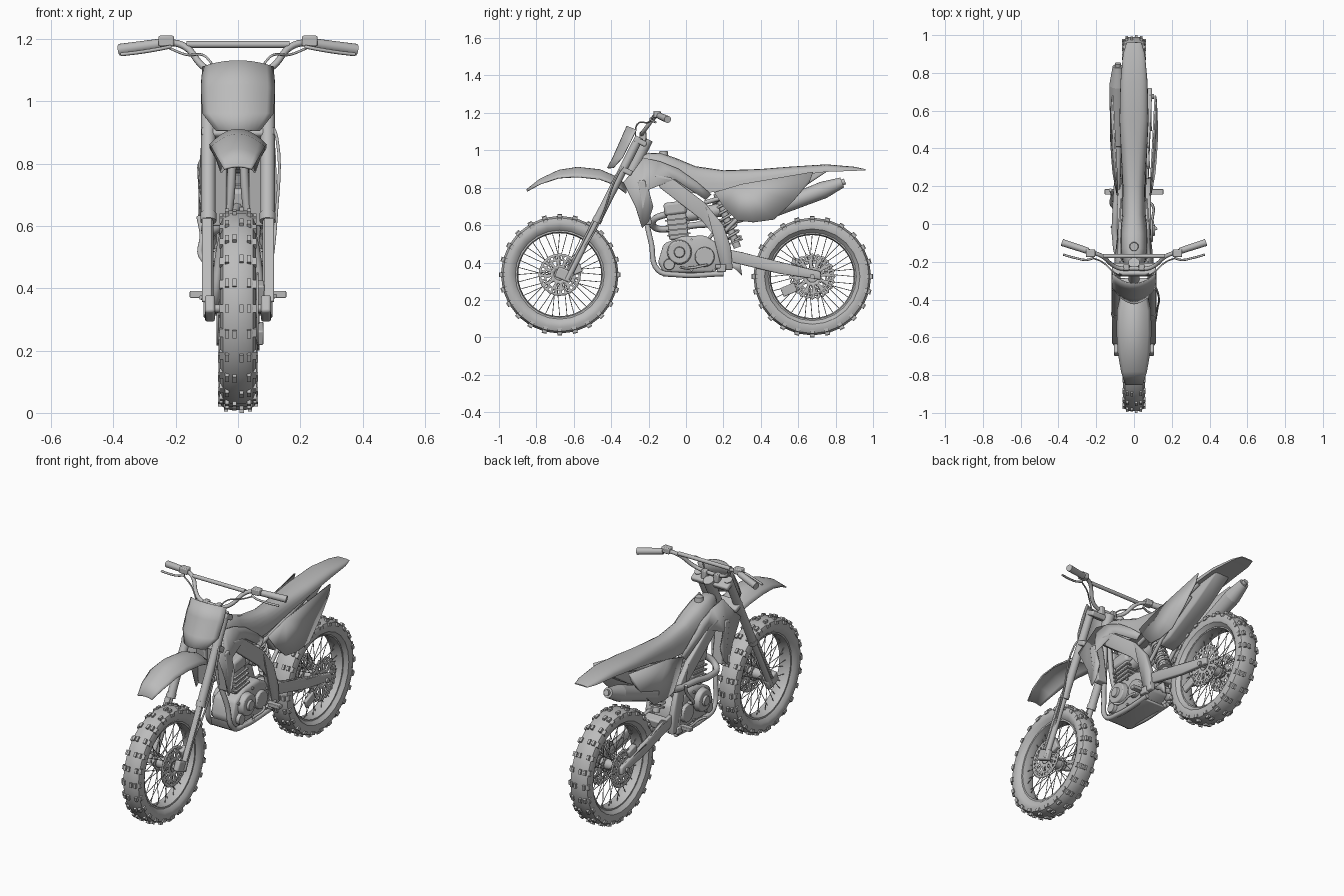
import bpy, bmesh, math
from mathutils import Vector as V, Matrix as M

cube = bpy.data.objects.get("Cube")
if cube:
    bpy.data.objects.remove(cube)

grey = bpy.data.materials.new("plain_grey")
grey.use_nodes = True
grey.diffuse_color = (0.5, 0.5, 0.5, 1)
grey.node_tree.nodes["Principled BSDF"].inputs["Base Color"].default_value = (0.5, 0.5, 0.5, 1)


def add(name, bm, mirror=False, thick=0, bevel=0, angle=35):
    me = bpy.data.meshes.new(name)
    bmesh.ops.recalc_face_normals(bm, faces=bm.faces)
    for f in bm.faces:
        f.smooth = True
    bm.to_mesh(me)
    bm.free()
    me.set_sharp_from_angle(angle=math.radians(angle))
    me.materials.append(grey)
    ob = bpy.data.objects.new(name, me)
    bpy.context.collection.objects.link(ob)
    if thick:
        mod = ob.modifiers.new("thickness", 'SOLIDIFY')
        mod.thickness, mod.offset = thick, 0
    if bevel:
        mod = ob.modifiers.new("soft_edges", 'BEVEL')
        mod.width, mod.segments = bevel, 2
    if mirror:
        ob.modifiers.new("mirror", 'MIRROR')
    return ob


def put_cone(bm, a, b, r1, r2, seg=16):
    a, b = V(a), V(b)
    m = M.Translation((a + b) / 2) @ (b - a).to_track_quat('Z', 'Y').to_matrix().to_4x4()
    bmesh.ops.create_cone(bm, cap_ends=True, segments=seg, radius1=r1, radius2=r2,
                          depth=(b - a).length, matrix=m)


def rod(name, a, b, r, r2=None, seg=16, **kw):
    bm = bmesh.new()
    put_cone(bm, a, b, r, r if r2 is None else r2, seg)
    return add(name, bm, **kw)


def box(name, c, s, tilt=0, **kw):
    bm = bmesh.new()
    m = M.Translation(c) @ M.Rotation(tilt, 4, 'X') @ M.Diagonal((*s, 1))
    bmesh.ops.create_cube(bm, size=1, matrix=m)
    return add(name, bm, **kw)


def tube(name, pts, r, mirror=False, smooth=True):
    cu = bpy.data.curves.new(name, 'CURVE')
    cu.dimensions, cu.bevel_depth, cu.bevel_resolution = '3D', r, 2
    cu.use_fill_caps, cu.resolution_u = True, 6
    sp = cu.splines.new('BEZIER' if smooth else 'POLY')
    if smooth:
        sp.bezier_points.add(len(pts) - 1)
        for p, co in zip(sp.bezier_points, pts):
            p.co, p.handle_left_type, p.handle_right_type = co, 'AUTO', 'AUTO'
    else:
        sp.points.add(len(pts) - 1)
        for p, co in zip(sp.points, pts):
            p.co = (*co, 1)
    tmp = bpy.data.objects.new(name, cu)
    bpy.context.collection.objects.link(tmp)
    bpy.context.view_layer.update()
    bm = bmesh.new()
    bm.from_mesh(bpy.data.meshes.new_from_object(tmp))
    bpy.data.objects.remove(tmp)
    return add(name, bm, mirror, angle=50)


def plate(name, outline, x, thick, mirror=True, bevel=0):
    """Side outline of (y, z) points; x is a number or a rule giving x."""
    bm = bmesh.new()
    fx = x if callable(x) else lambda y, z: x
    f = bm.faces.new([bm.verts.new((fx(y, z), y, z)) for y, z in outline])
    bmesh.ops.triangulate(bm, faces=[f])
    return add(name, bm, mirror, thick, bevel)


def grid(bm, rows, closed=False):
    rows = [[bm.verts.new(p) for p in r] for r in rows]
    n = len(rows[0])
    for a, b in zip(rows, rows[1:]):
        for i in range(n if closed else n - 1):
            j = (i + 1) % n
            bm.faces.new((a[i], a[j], b[j], b[i]))
    return rows


def shell(name, rows, thick):
    """Rows of (y, z, half width, y shift at edge, z shift at edge)."""
    ts = [i / 5 - 1 for i in range(11)]
    bm = bmesh.new()
    grid(bm, [[(w * t, y + dy * t * t, z + dz * t * t) for t in ts] for y, z, w, dy, dz in rows])
    return add(name, bm, thick=thick, angle=50)


def lathe(name, profile, c, seg):
    """Closed (x, radius) profile turned about the x direction."""
    bm = bmesh.new()
    ang = [2 * math.pi * i / seg for i in range(seg)]
    prof = profile + profile[:1]
    grid(bm, [[(c[0] + x, c[1] + r * math.cos(a), c[2] + r * math.sin(a)) for a in ang]
              for x, r in prof], True)
    bmesh.ops.remove_doubles(bm, verts=bm.verts, dist=1e-5)
    return add(name, bm)


def drilled_disc(name, c, radii, teeth=0):
    bm = bmesh.new()
    seg, rows = 48, []
    for k, r in enumerate(radii):
        rows.append([(c[0], c[1] + q * math.cos(a), c[2] + q * math.sin(a)) for i in range(seg)
                     for a in [2 * math.pi * i / seg]
                     for q in [r - (teeth if k == len(radii) - 1 and i % 2 else 0)]])
    grid(bm, rows, True)
    bm.faces.ensure_lookup_table()
    holes = [f for i, f in enumerate(bm.faces)
             if (i // seg == 1 and i % 4 > 1) or (i // seg == 3 and i % 2)]
    bmesh.ops.delete(bm, geom=holes, context='FACES')
    return add(name, bm, thick=0.006)


# Wheels: tyre, tread blocks, rim, spokes, hub
def wheel(side, y, z, hw):
    half = [(hw * .6, .236), (hw * .92, .255), (hw, .28), (hw * .85, .304), (hw * .45, .315)]
    lathe(side + "_tyre", half + [(-x, r) for x, r in reversed(half)], (0, y, z), 24)
    rim = [(.036, .242), (.036, .228), (.012, .222), (-.012, .222), (-.036, .228), (-.036, .242)]
    lathe(side + "_rim", rim, (0, y, z), 36)
    bm = bmesh.new()
    for i in range(24):
        spots = ((hw * .62, .312), (-hw * .62, .312), (hw * .2 * (-1) ** i, .316), (hw * .93, .295), (-hw * .93, .295))
        for x, r in spots:
            m = (M.Translation((0, y, z)) @ M.Rotation(2 * math.pi * i / 24, 4, 'X')
                 @ M.Translation((x, 0, r)) @ M.Diagonal((.014, .026, .018, 1)))
            bmesh.ops.create_cube(bm, size=1, matrix=m)
    add(side + "_tread_blocks", bm)
    bm = bmesh.new()
    for i in range(36):
        a, s = 2 * math.pi * i / 36, 1 if i % 2 else -1
        b = a + (.5 if i % 4 < 2 else -.5)
        put_cone(bm, (s * .034, y + .035 * math.cos(b), z + .035 * math.sin(b)),
                 (s * .006, y + .225 * math.cos(a), z + .225 * math.sin(a)), .002, .002, 5)
    add(side + "_spokes", bm)
    rod(side + "_hub", (-.06, y, z), (.06, y, z), .03, seg=20)
    rod(side + "_axle", (-.105, y, z), (.105, y, z), .013)
    for s in (1, -1):
        rod(side + "_hub_flange", (s * .03, y, z), (s * .038, y, z), .042, seg=20)


FY, FZ, RY, RZ = -.675, .335, .675, .325
wheel("front", FY, FZ, .057)
wheel("rear", RY, RZ, .062)
drilled_disc("front_brake_disc", (.062, FY, FZ), (.03, .05, .075, .085, .1, .115), .004)
drilled_disc("rear_sprocket", (.066, RY, RZ), (.03, .05, .085, .095, .11, .125), .01)
drilled_disc("rear_brake_disc", (-.066, RY, RZ), (.03, .05, .07, .08, .095, .108), .004)
box("front_caliper", (.07, -.59, .38), (.03, .05, .08), .4, bevel=.006)
box("rear_caliper", (-.07, .6, .4), (.03, .07, .04), -.3, bevel=.006)
box("chain_guide", (.072, .55, .255), (.02, .08, .05), .4, bevel=.005)

# Fork, clamps and guards
def fork(z, x=.095, dy=0):
    return (x, -.63 + (z - .32) / 1.97 + dy, z)

rod("fork_lower", fork(.31), fork(.66), .016, mirror=True)
rod("fork_upper", fork(.62), fork(1.07), .023, mirror=True)
rod("fork_collar", fork(.615), fork(.64), .026, mirror=True)
box("axle_lug", (.09, -.65, .335), (.032, .09, .06), -.4, mirror=True, bevel=.008)
box("fork_guard", fork(.49, .1, -.02), (.032, .012, .3), -.47, mirror=True, bevel=.004)
for z in (.89, 1.045):
    box("fork_clamp", fork(z, 0, .02), (.235, .07, .03), -.47, bevel=.008)
rod("steering_head", fork(.88, 0, .05), fork(1.06, 0, .05), .03)
tube("brake_hose", [(.1, -.31, .94), (.125, -.36, .88), (.122, -.46, .62), (.1, -.58, .42)], .005)

# Number plate and front fender
shell("number_plate", [(-.315, 1.13, .113, .05, -.02), (-.35, 1.05, .117, .05, -.01),
                       (-.39, .96, .113, .05, 0), (-.42, .905, .07, .03, 0)], .006)
shell("front_fender", [(-.85, .79, .045, 0, -.008), (-.78, .845, .067, 0, -.025), (-.68, .892, .084, 0, -.04),
                       (-.58, .908, .09, 0, -.05), (-.46, .895, .088, 0, -.05), (-.38, .86, .07, 0, -.045),
                       (-.32, .81, .055, 0, -.04)], .007)

# Handlebar and controls
tube("handlebar", [(0, -.235, 1.085), (.07, -.235, 1.09), (.11, -.22, 1.11), (.17, -.17, 1.175),
                   (.22, -.15, 1.188), (.37, -.1, 1.168)], .011, True)
rod("crossbar", (-.165, -.17, 1.182), (.165, -.17, 1.182), .011)
rod("grip", (.245, -.142, 1.184), (.38, -.098, 1.165), .017, .019, mirror=True)
box("lever_mount", (.23, -.155, 1.193), (.05, .04, .034), mirror=True, bevel=.005)
tube("lever", [(.215, -.18, 1.175), (.25, -.19, 1.168), (.31, -.18, 1.158), (.375, -.162, 1.15)], .006, True)
tube("control_cable", [(.22, -.18, 1.17), (.17, -.2, 1.15), (.1, -.26, 1.14), (.06, -.27, 1.04)], .004, True)
box("bar_mount", (.04, -.23, 1.075), (.03, .035, .05), mirror=True, bevel=.005)

# Tank, seat and rear fender in one loft
sections = [(-.23, .975, .87, .04), (-.2, .987, .84, .06), (-.13, .985, .81, .076), (-.05, .957, .78, .074),
            (.05, .915, .77, .062), (.2, .893, .78, .06), (.4, .9, .83, .07), (.55, .912, .86, .077),
            (.75, .925, .885, .072), (.9, .912, .89, .058), (.96, .899, .893, .04)]
bm = bmesh.new()
rings = []
for y, zt, zb, w in sections:
    arc = [math.pi * i / 12 for i in range(13)]
    rings.append([(w * math.copysign(abs(math.cos(a)) ** .7, math.cos(a)), y,
                   zb + (zt - zb) * math.sin(a) ** .75) for a in arc])
ends = grid(bm, rings, True)
for e in (ends[0], ends[-1]):
    bm.faces.new(e)
add("tank_seat_and_tail", bm, angle=45)
rod("tank_cap", (0, -.12, .97), (0, -.12, .997), .026, .022, 12)

# Bodywork plates
plate("side_panel", [(.15, .775), (.3, .82), (.68, .885), (.66, .83), (.57, .725), (.47, .63),
                     (.36, .615), (.275, .625), (.2, .7)],
      lambda y, z: .08 + .07 * (y - .16) + .1 * (.85 - z), .008)
plate("radiator_shroud", [(-.335, .83), (-.28, .89), (-.23, .96), (-.14, .94), (-.04, .9), (.06, .83),
                          (.135, .765), (.105, .735), (-.06, .845), (-.2, .79), (-.175, .7),
                          (-.2, .62), (-.235, .585), (-.27, .7)],
      lambda y, z: .07 - .1 * (y - .1) - .25 * max(0, z - .84), .008)
box("radiator", (.068, -.22, .72), (.065, .04, .24), .15, mirror=True, bevel=.006)
plate("airbox_and_inner_fender", [(.14, .79), (.28, .63), (.36, .65), (.58, .77), (.76, .89), (.3, .85)],
      0, .1, False, .01)

# Frame
plate("frame_spar", [(-.17, .87), (-.08, .855), (.1, .72), (.2, .6), (.24, .48), (.25, .36), (.19, .36),
                     (.17, .52), (.08, .63), (-.14, .8)], .075, .03, True, .006)
tube("down_tube", [(.015, -.23, .88), (.03, -.215, .65), (.06, -.185, .5), (.072, -.15, .36),
                   (.072, -.05, .335), (.072, .2, .34)], .014, True)
tube("subframe_tube", [(.05, .1, .72), (.055, .62, .87)], .012, True, False)
tube("lower_subframe_tube", [(.055, .2, .56), (.055, .3, .66), (.055, .55, .82)], .011, True, False)
plate("skid_plate", [(-.17, .4), (-.15, .345), (-.12, .325), (.18, .325), (.18, .34), (-.12, .345)],
      0, .15, False, .004)

# Engine
plate("crankcase", [(-.15, .4), (-.12, .5), (-.02, .54), (.1, .545), (.19, .49), (.21, .39), (.14, .345),
                    (-.12, .345)], 0, .14, False, .015)
for s in (1, -1):
    rod("clutch_cover", (s * .06, -.035, .455), (s * .1, -.035, .455), .068, .06, 24, bevel=.005)
    rod("cover_cap", (s * .1, -.035, .455), (s * .112, -.035, .455), .03, .026, 20)
    rod("sprocket_cover", (s * .06, .1, .43), (s * .088, .1, .43), .055, .05, 20, bevel=.004)
    rod("water_pump", (s * .06, -.09, .39), (s * .09, -.09, .39), .032, .028)
box("cylinder", (0, -.045, .595), (.1, .105, .14), .12, bevel=.01)
box("cylinder_head", (0, -.058, .69), (.115, .12, .07), .12, bevel=.015)
for i in range(4):
    box("cylinder_fin", (0, -.038 - .004 * i, .55 + .027 * i), (.12, .125, .008), .12)
rod("intake", (0, .0, .65), (0, .18, .68), .032, .036)
rod("carburettor", (-.05, .09, .65), (.05, .09, .65), .03)
for y, z in ((-.1, .37), (.03, .36), (.15, .36), (.16, .47), (.03, .52), (-.1, .48)):
    rod("case_bolt", (.06, y, z), (.078, y, z), .008, seg=8, mirror=True)

# Exhaust on the right
tube("header_pipe", [(0, -.1, .66), (-.03, -.17, .63), (-.075, -.17, .59), (-.098, -.08, .58), (-.098, .05, .6),
                     (-.09, .2, .61), (-.085, .32, .64), (-.085, .44, .67)], .018)
rod("muffler", (-.085, .42, .665), (-.085, .74, .79), .04, .046, 20, bevel=.006)
rod("muffler_end", (-.085, .735, .788), (-.085, .835, .828), .046, .028, 20)
rod("muffler_outlet", (-.085, .82, .822), (-.085, .85, .834), .016)

# Swingarm and shock
plate("swingarm", [(.2, .475), (.3, .455), (.5, .4), (.72, .352), (.72, .308), (.5, .34), (.25, .4)],
      lambda y, z: .064 + .04 * (y - .2), .024, True, .006)
box("swingarm_bridge", (0, .28, .43), (.13, .06, .05), -.2, bevel=.008)
top, low = V((0, .165, .77)), V((0, .275, .48))
rod("shock_body", top, low, .02)
axis = low - top
side = axis.cross(V((1, 0, 0))).normalized()
turns = [2 * math.pi * i / 12 for i in range(85)]
tube("shock_spring", [top + axis * (.12 + .75 * i / 84) + V((1, 0, 0)) * .036 * math.cos(a)
                      + side * .036 * math.sin(a) for i, a in enumerate(turns)], .007, False, False)
for t in (.1, .88):
    rod("spring_seat", top + axis * t, top + axis * (t + .03), .042)
plate("shock_linkage", [(.2, .4), (.29, .4), (.3, .33), (.27, .36)], .03, .015)

# Foot controls
box("footpeg", (.12, .17, .38), (.07, .03, .022), mirror=True, bevel=.003)
box("peg_bracket", (.085, .19, .37), (.03, .05, .04), mirror=True, bevel=.005)
tube("gear_lever", [(.07, .12, .39), (.098, .1, .385), (.1, .0, .37), (.12, -.03, .375)], .007)
tube("brake_pedal", [(-.08, .18, .37), (-.1, .1, .36), (-.1, .0, .365), (-.12, -.02, .37)], .007)
tube("kick_starter", [(-.07, .08, .48), (-.11, .09, .49), (-.115, .16, .58), (-.125, .18, .63)], .009)
